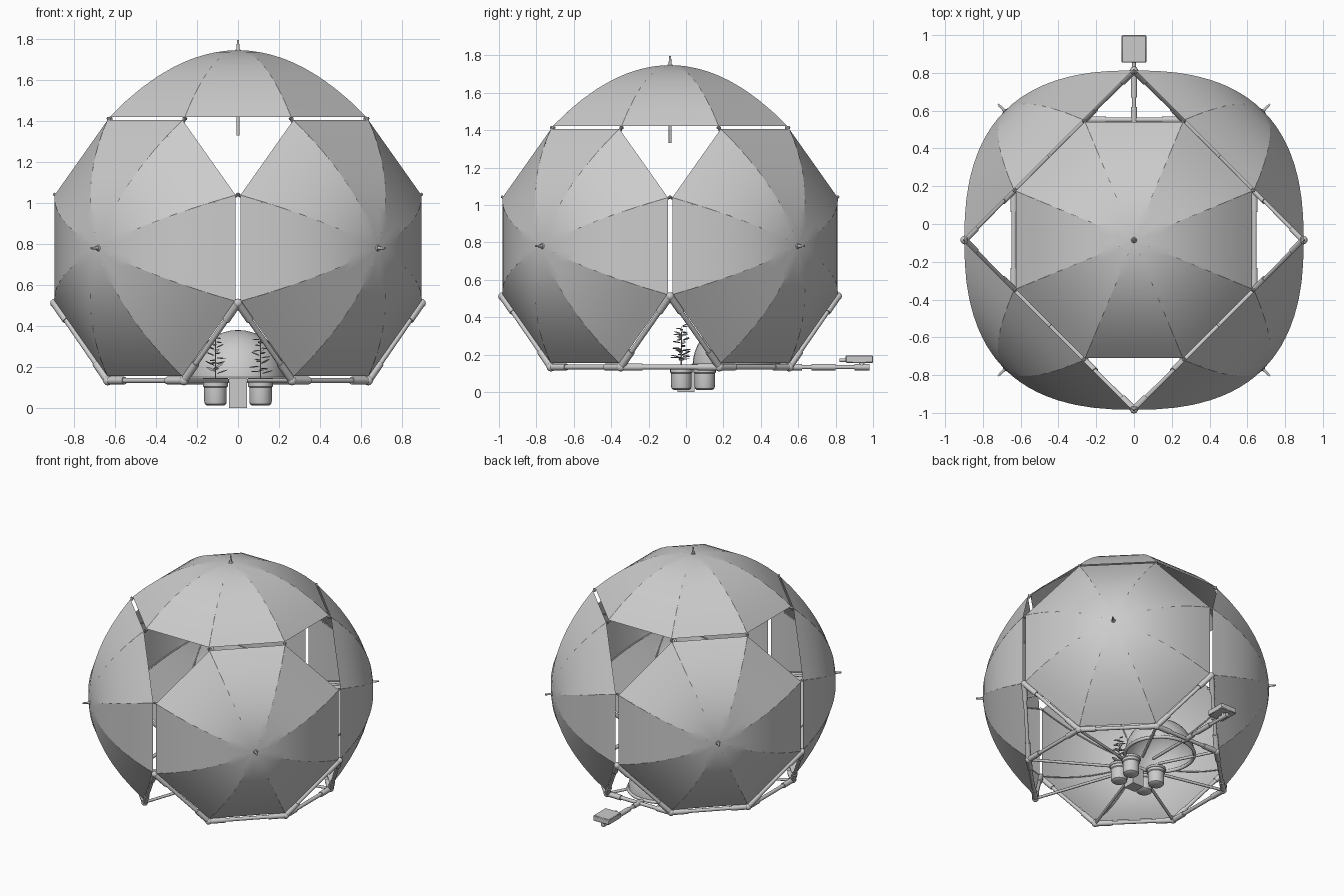
import bpy, bmesh, math, random
from mathutils import Vector, Matrix

if "Cube" in bpy.data.objects:
    bpy.data.objects.remove(bpy.data.objects["Cube"])

random.seed(4)
C = Vector((0, -0.085, 0.78))      # centre of the truncated-cube shelter
A = 0.637                          # distance from centre to each octagon
B = A * math.tan(math.pi / 8)      # half edge length
Z0 = 0.133                         # height of the base frame


def finish(name, bm, angle=40, mat=None):
    bmesh.ops.recalc_face_normals(bm, faces=bm.faces)
    me = bpy.data.meshes.new(name)
    bm.to_mesh(me)
    bm.free()
    me.shade_smooth()
    me.set_sharp_from_angle(angle=math.radians(angle))
    ob = bpy.data.objects.new(name, me)
    if mat:
        ob.matrix_world = mat
    bpy.context.collection.objects.link(ob)
    return ob


def add_tube(bm, a, b, r, r2=None, seg=10):
    a, b = Vector(a), Vector(b)
    d = b - a
    m = Matrix.Translation((a + b) / 2) @ d.to_track_quat('Z', 'Y').to_matrix().to_4x4()
    bmesh.ops.create_cone(bm, cap_ends=True, segments=seg, radius1=r,
                          radius2=r if r2 is None else r2, depth=d.length, matrix=m)


def add_ball(bm, p, r):
    bmesh.ops.create_uvsphere(bm, u_segments=10, v_segments=6, radius=r,
                              matrix=Matrix.Translation(p))


def add_box(bm, p, size):
    bmesh.ops.create_cube(bm, size=1, matrix=Matrix.Translation(p) @ Matrix.Diagonal((*size, 1)))


def lathe(bm, profile, center, seg=20, sweep=math.tau):
    c = Vector(center)
    vs = [bm.verts.new(c + Vector((r, 0, z))) for r, z in profile]
    es = [bm.edges.new(e) for e in zip(vs, vs[1:])]
    bmesh.ops.spin(bm, geom=vs + es, cent=c, axis=(0, 0, 1), angle=sweep, steps=seg)
    bmesh.ops.remove_doubles(bm, verts=bm.verts, dist=1e-5)


# umbrellas: eight panels stretched straight between curved ribs
R, RIM, TIP = 0.677, 0.642, 0.967


def rib_point(k, t, inset=0):
    a = math.radians(22.5 + 45 * k)
    h = TIP - (TIP - RIM) * t ** 2 - inset
    return Vector((R * t * math.cos(a), R * t * math.sin(a), h))


def umbrella(label, direction):
    q = direction.to_track_quat('Z', 'Y') if direction.z < 0.9 else Matrix.Identity(3)
    rot = q.to_matrix().to_4x4() if hasattr(q, 'to_matrix') else q.to_4x4()
    mat = Matrix.Translation(C) @ rot
    bm = bmesh.new()
    rings, sub = 12, 4
    tip = bm.verts.new((0, 0, TIP))
    prev = None
    for j in range(1, rings + 1):
        t = j / rings
        ring = [bm.verts.new(rib_point(k, t).lerp(rib_point(k + 1, t), s / sub))
                for k in range(8) for s in range(sub)]
        n = len(ring)
        for i in range(n):
            i2 = (i + 1) % n
            if prev:
                bm.faces.new((prev[i], ring[i], ring[i2], prev[i2]))
            else:
                bm.faces.new((tip, ring[i], ring[i2]))
        prev = ring
    finish(label + "_canopy", bm, 10, mat)
    # ribs, rim tips, shaft and ferrule
    bm = bmesh.new()
    for k in range(8):
        pts = [rib_point(k, t / 8, 0.004) for t in range(9)]
        for a, b in zip(pts, pts[1:]):
            add_tube(bm, a, b, 0.004, seg=6)
        end = rib_point(k, 1)
        add_tube(bm, end * 0.985, end + Vector((end.x, end.y, 0)) * 0.02 - Vector((0, 0, 0.008)), 0.008, seg=8)
    add_tube(bm, (0, 0, 0.55), (0, 0, TIP), 0.008)
    add_tube(bm, (0, 0, TIP - 0.005), (0, 0, TIP + 0.05), 0.009, 0.005)
    add_tube(bm, (0, 0, TIP - 0.012), (0, 0, TIP + 0.004), 0.024, 0.012, 12)
    finish(label + "_ribs", bm, 40, mat)


umbrella("top_umbrella", Vector((0, 0, 1)))
for sx, nx in ((-1, "left"), (1, "right")):
    for sy, ny in ((-1, "front"), (1, "back")):
        umbrella(f"{ny}_{nx}_umbrella", Vector((sx, sy, 0)).normalized())

# base frame: octagon with four raised corner triangles, sleeved at the joints
bm = bmesh.new()


def pole(a, b):
    a, b = Vector(a), Vector(b)
    add_tube(bm, a, b, 0.013)
    for s, e in ((0.0, 0.22), (1.0, 0.78)):
        add_tube(bm, a.lerp(b, s), a.lerp(b, e), 0.019)


octo = []
for k in range(8):
    a = math.radians(22.5 + 45 * k)
    octo.append(Vector((A / math.cos(math.pi / 8) * math.cos(a),
                        C.y + A / math.cos(math.pi / 8) * math.sin(a), Z0)))
for k in range(8):
    if k != 5:                      # the front side stays open as the entrance
        pole(octo[k], octo[(k + 1) % 8])
    add_ball(bm, octo[k], 0.024)
for i in range(4):
    a = i * math.pi / 2
    top = C + Vector((0.897 * math.cos(a), 0.897 * math.sin(a), -B - 0.005))
    add_ball(bm, top, 0.022)
    for k in ((2 * i - 1) % 8, 2 * i):
        pole(octo[k], top)
finish("base_frame", bm)

# planter rack: spokes from the frame to rings that hold the pots
bm = bmesh.new()
hub = Vector((0, 0.035, Z0))
for p in octo:
    add_tube(bm, p, hub + (p - hub).normalized() * 0.16, 0.010)
pots = [(sx * 0.11, y) for sx in (-1, 1) for y in (-0.025, 0.1)]
finish("rack_spokes", bm)
for x, y in pots:
    bpy.ops.mesh.primitive_torus_add(location=(x, y, Z0), major_radius=0.06, minor_radius=0.009,
                                     major_segments=24, minor_segments=8)
    bpy.context.object.name = "pot_ring"
    bpy.ops.object.shade_smooth()

# pots with rounded bottoms
for x, y in pots:
    bm = bmesh.new()
    lathe(bm, [(0, 0.01), (0.04, 0.01), (0.052, 0.018), (0.055, 0.032),
               (0.055, 0.1), (0.06, 0.105), (0.06, 0.145), (0.05, 0.145), (0.05, 0.13), (0, 0.13)],
          (x, y, 0))
    finish("pot", bm)

# water tank between the pots
bm = bmesh.new()
add_box(bm, (0, 0.0, 0.072), (0.09, 0.09, 0.144))
finish("water_tank", bm)

# leafy plants in the front pots
for x in (-0.11, 0.11):
    bm = bmesh.new()
    add_tube(bm, (x, -0.025, 0.13), (x, -0.025, 0.35), 0.004, 0.002, 6)
    for i in range(20):
        z = 0.165 + 0.0098 * i
        ln = 0.06 - 0.0014 * i
        m = (Matrix.Translation((x, -0.025, z)) @ Matrix.Rotation(i * 2.4, 4, 'Z')
             @ Matrix.Rotation(random.uniform(-0.5, 0.2), 4, 'Y')
             @ Matrix.Translation((ln / 2 + 0.004, 0, 0)) @ Matrix.Diagonal((ln / 2, ln / 4, 0.003, 1)))
        bmesh.ops.create_uvsphere(bm, u_segments=8, v_segments=4, radius=1, matrix=m)
    finish("plant", bm)

# small inner dome with a rim ring
bm = bmesh.new()
arc = [(0.235 * math.cos(t * math.pi / 20), 0.24 * math.sin(t * math.pi / 20)) for t in range(11)]
lathe(bm, arc, (0, 0.27, 0.14), 32)
finish("inner_dome", bm)
bpy.ops.mesh.primitive_torus_add(location=(0, 0.27, 0.138), major_radius=0.235, minor_radius=0.012,
                                 major_segments=40, minor_segments=8)
bpy.context.object.name = "inner_dome_rim"
bpy.ops.object.shade_smooth()

# rear arm carrying the control box
bm = bmesh.new()
add_tube(bm, (0, 0.2, Z0), (0, 0.975, Z0), 0.011)
for a, b in ((0.52, 0.62), (0.67, 0.8), (0.9, 0.98)):
    add_tube(bm, (0, a, Z0), (0, b, Z0), 0.017)
add_tube(bm, (0, 0.94, Z0), (0, 0.94, 0.16), 0.014)
add_tube(bm, (0, 0.82, 0.17), (0, 0.87, 0.17), 0.010)
finish("rear_arm", bm)
bm = bmesh.new()
add_box(bm, (0, 0.927, 0.175), (0.13, 0.146, 0.04))
bmesh.ops.bevel(bm, geom=bm.edges[:], offset=0.004, segments=1, affect='EDGES')
finish("control_box", bm)
